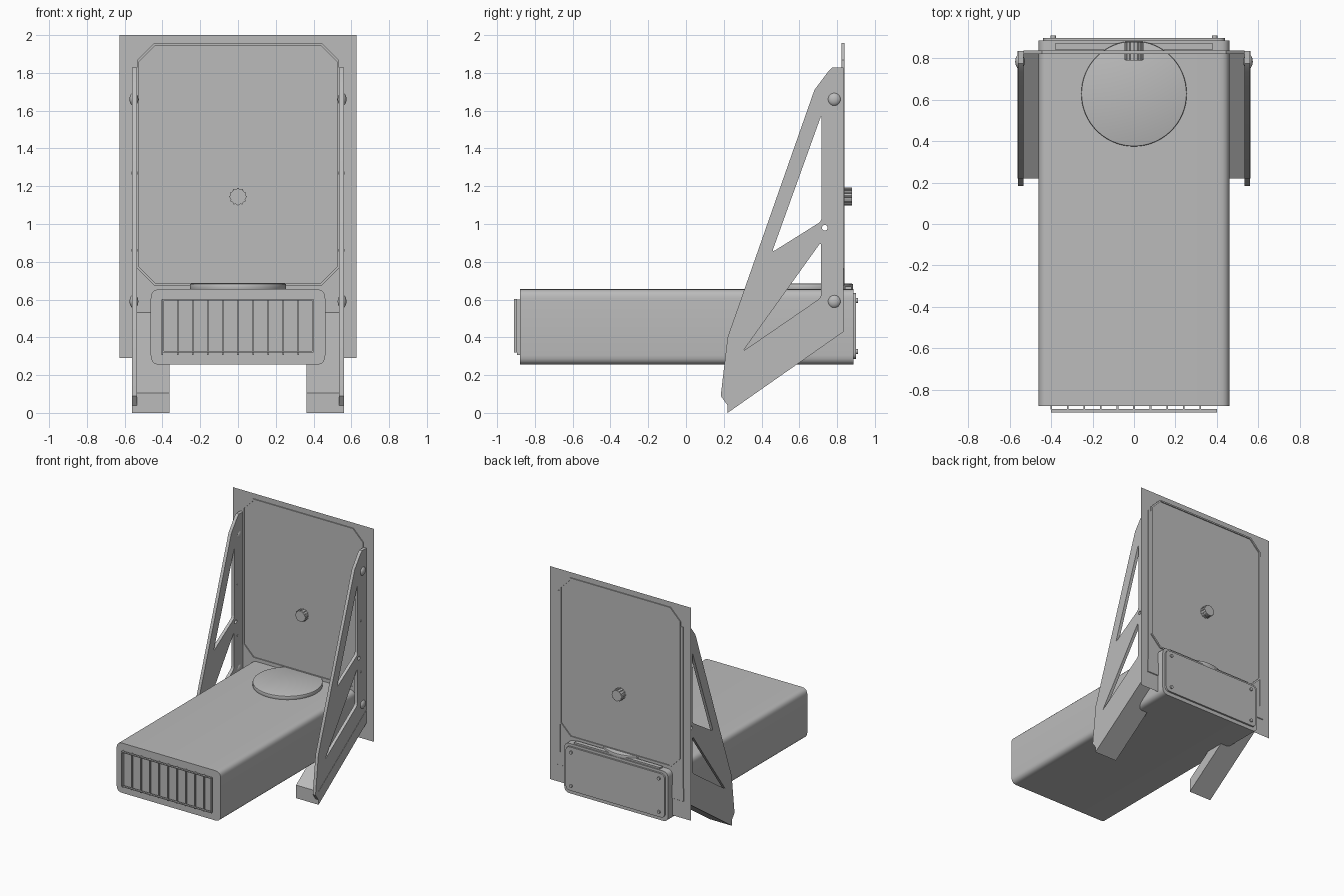
import bpy, bmesh, math
from mathutils import Matrix, Vector

cube = bpy.data.objects.get("Cube")
if cube:
    bpy.data.objects.remove(cube, do_unlink=True)

grey = bpy.data.materials.new("plain grey")
grey.use_nodes = True
colour = (0.5, 0.5, 0.5, 1)
grey.diffuse_color = colour
grey.node_tree.nodes["Principled BSDF"].inputs["Base Color"].default_value = colour

X, Y, Z = Vector((1, 0, 0)), Vector((0, 1, 0)), Vector((0, 0, 1))


def finish(name, mesh, smooth=True):
    mesh.materials.clear()
    mesh.materials.append(grey)
    ob = bpy.data.objects.new(name, mesh)
    bpy.context.collection.objects.link(ob)
    if smooth:
        bpy.ops.object.select_all(action='DESELECT')
        ob.select_set(True)
        bpy.context.view_layer.objects.active = ob
        bpy.ops.object.shade_smooth_by_angle(angle=math.radians(35))
    return ob


def prism(name, loops, axis, lo, hi):
    """Extrude closed outlines (first outer, rest holes) along x or y."""
    cu = bpy.data.curves.new(name, 'CURVE')
    cu.dimensions, cu.fill_mode = '2D', 'BOTH'
    cu.extrude = (hi - lo) / 2
    for pts in loops:
        sp = cu.splines.new('POLY')
        sp.points.add(len(pts) - 1)
        for p, (a, b) in zip(sp.points, pts):
            p.co = (a, b, 0, 1)
        sp.use_cyclic_u = True
    tmp = bpy.data.objects.new(name + "_outline", cu)
    bpy.context.collection.objects.link(tmp)
    deps = bpy.context.evaluated_depsgraph_get()
    mesh = bpy.data.meshes.new_from_object(tmp.evaluated_get(deps))
    bpy.data.objects.remove(tmp, do_unlink=True)
    cols = (Y, Z, X) if axis == 'x' else (X, Z, -Y)
    rot = Matrix(cols).transposed().to_4x4()
    mid = (X if axis == 'x' else Y) * (lo + hi) / 2
    mesh.transform(Matrix.Translation(mid) @ rot)
    bm = bmesh.new()
    bm.from_mesh(mesh)
    bmesh.ops.remove_doubles(bm, verts=bm.verts, dist=1e-5)
    bmesh.ops.recalc_face_normals(bm, faces=bm.faces)
    bm.to_mesh(mesh)
    bm.free()
    return finish(name, mesh)


def rounded(pts, r, steps=5):
    """Round the corners of an outline with short curved fillets."""
    out = []
    for i, p in enumerate(pts):
        p = Vector(p)
        a, b = Vector(pts[i - 1]), Vector(pts[(i + 1) % len(pts)])
        s, e = p + (a - p).normalized() * r, p + (b - p).normalized() * r
        for k in range(steps + 1):
            t = k / steps
            out.append(tuple(s * (1 - t) ** 2 + p * 2 * t * (1 - t) + e * t * t))
    return out


def rect(x, z0, z1):
    return [(-x, z0), (x, z0), (x, z1), (-x, z1)]


def octagon(x, z0, z1, c):
    return [(-x + c, z0), (x - c, z0), (x, z0 + c), (x, z1 - c),
            (x - c, z1), (-x + c, z1), (-x, z1 - c), (-x, z0 + c)]


def cylinder(name, centre, r, depth, axis=Z, segs=32, bevel=0):
    bm = bmesh.new()
    bmesh.ops.create_cone(bm, cap_ends=True, segments=segs, radius1=r, radius2=r, depth=depth)
    if bevel:
        rim = [e for e in bm.edges if any(len(f.verts) > 4 for f in e.link_faces)]
        bmesh.ops.bevel(bm, geom=rim, offset=bevel, segments=2, affect='EDGES', profile=0.5)
    bm.transform(Matrix.Translation(centre) @ Z.rotation_difference(axis).to_matrix().to_4x4())
    mesh = bpy.data.meshes.new(name)
    bm.to_mesh(mesh)
    bm.free()
    return finish(name, mesh)


# Upright sheet with a raised chamfered rim
bm = bmesh.new()
bm.faces.new([bm.verts.new((x, 0.83, z)) for x, z in rect(0.627, 0.29, 2.0)])
sheet = bpy.data.meshes.new("back_sheet")
bm.to_mesh(sheet)
bm.free()
finish("back_sheet", sheet, False)
prism("sheet_rim", [octagon(0.535, 0.675, 1.957, 0.09),
                    octagon(0.523, 0.687, 1.945, 0.085)], 'y', 0.822, 0.838)

# Knob through the sheet, with ribs
cylinder("knob", (0, 0.835, 1.145), 0.042, 0.09, Y, 24)
for i in range(12):
    a = math.tau * i / 12
    cylinder("knob_rib", (0.042 * math.cos(a), 0.835, 1.145 + 0.042 * math.sin(a)),
             0.005, 0.086, Y, 6)

# Long housing, back cover and cover screws
prism("housing", [rounded(rect(0.462, 0.255, 0.655), 0.05)], 'y', -0.88, 0.886)
prism("back_cover", [rounded(rect(0.44, 0.285, 0.635), 0.04)], 'y', 0.88, 0.9)
for x in (-0.39, 0.39):
    for z in (0.325, 0.595):
        cylinder("cover_screw", (x, 0.9, z), 0.013, 0.02, Y, 12)

# Front grille frame and slats
prism("grille_frame", [rect(0.4, 0.32, 0.602), rect(0.393, 0.327, 0.595)], 'y', -0.911, -0.895)
for i in range(10):
    x = -0.4 + 0.08 * i
    prism("grille_slat", [[(x - 0.004, 0.307), (x + 0.004, 0.307),
                           (x + 0.004, 0.6), (x - 0.004, 0.6)]], 'y', -0.896, -0.875)

# Turntable disc and rear strip on the housing top
cylinder("top_disc", (0, 0.63, 0.667), 0.255, 0.034, Z, 64, 0.006)
prism("top_strip", [rect(0.38, 0.65, 0.668)], 'y', 0.842, 0.876)

# Side brackets: profile with two triangular windows and a pin hole
outline = [(0.22, 0), (0.835, 0.43), (0.835, 1.828), (0.775, 1.828), (0.755, 1.81),
           (0.68, 1.71), (0.22, 0.4), (0.184, 0.09), (0.22, 0.04)]
upper = rounded([(0.718, 1.58), (0.718, 1.015), (0.455, 0.85)], 0.02, 3)
lower = rounded([(0.715, 0.905), (0.715, 0.61), (0.3, 0.325)], 0.02, 3)
hole = [(0.735 + 0.015 * math.cos(math.tau * k / 16),
         0.98 + 0.015 * math.sin(math.tau * k / 16)) for k in range(16)]
foot = [(0.22, 0), (0.835, 0.43), (0.835, 0.535), (0.22, 0.105)]
for side, s in (("left", 1), ("right", -1)):
    lo, hi = sorted((s * 0.535, s * 0.56))
    prism(side + "_bracket", [outline, upper, lower, hole], 'x', lo, hi)
    lo, hi = sorted((s * 0.362, s * 0.562))
    prism(side + "_foot", [foot], 'x', lo, hi)
    # Domed bolts
    for z in (0.59, 1.66):
        bm = bmesh.new()
        bmesh.ops.create_uvsphere(bm, u_segments=20, v_segments=12, radius=0.036)
        bm.transform(Matrix.Translation((s * 0.551, 0.785, z)) @ Matrix.Diagonal((0.65, 1, 1, 1)))
        bolt = bpy.data.meshes.new(side + "_bolt")
        bm.to_mesh(bolt)
        bm.free()
        finish(side + "_bolt", bolt)
    # Small pins
    for y, z in ((0.76, 1.27), (0.76, 0.86)):
        cylinder(side + "_pin", (s * 0.549, y, z), 0.007, 0.032, X, 10)
